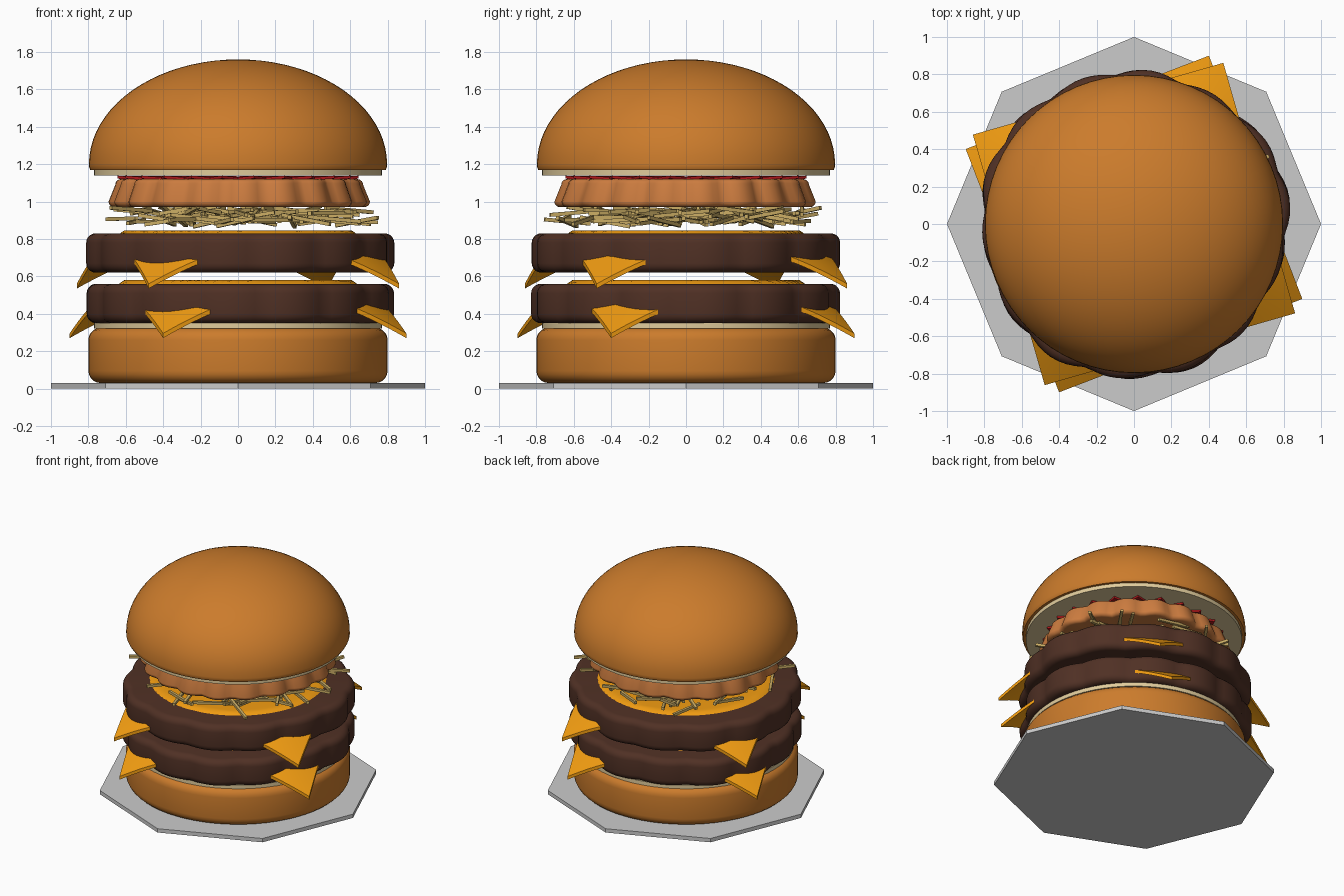
import bpy, bmesh, math, random
from mathutils import Matrix, Vector

if "Cube" in bpy.data.objects:
    bpy.data.objects.remove(bpy.data.objects["Cube"])

random.seed(4)


def material(name, rgb):
    m = bpy.data.materials.new(name)
    m.diffuse_color = (*rgb, 1)
    m.use_nodes = True
    m.node_tree.nodes["Principled BSDF"].inputs["Base Color"].default_value = m.diffuse_color
    return m


BUN = material("bread", (0.60, 0.20, 0.025))
CREAM = material("cut_bread", (0.75, 0.60, 0.33))
MEAT = material("meat", (0.080, 0.030, 0.018))
CHEESE = material("cheese", (0.90, 0.34, 0.006))
FRY = material("potato", (0.60, 0.42, 0.13))
CHICKEN = material("crispy", (0.60, 0.20, 0.05))
RED = material("red", (0.45, 0.01, 0.012))


def finish(name, bm, mat=None, smooth=40):
    bmesh.ops.recalc_face_normals(bm, faces=bm.faces)
    mesh = bpy.data.meshes.new(name)
    bm.to_mesh(mesh)
    bm.free()
    ob = bpy.data.objects.new(name, mesh)
    bpy.context.collection.objects.link(ob)
    if mat:
        mesh.materials.append(mat)
    if smooth:
        bpy.ops.object.select_all(action='DESELECT')
        ob.select_set(True)
        bpy.context.view_layer.objects.active = ob
        bpy.ops.object.shade_smooth_by_angle(angle=math.radians(smooth))
    return ob


def lathe(name, profile, mat=None, seg=64, wobble=None, smooth=40):
    """Spin an (r, z) profile; wobble(angle) scales the radius."""
    bm = bmesh.new()
    rings = []
    for r, z in profile:
        if r == 0:
            rings.append([bm.verts.new((0, 0, z))] * seg)
            continue
        ring = []
        for i in range(seg):
            a = math.tau * i / seg
            k = r * (wobble(a) if wobble else 1)
            ring.append(bm.verts.new((k * math.cos(a), k * math.sin(a), z)))
        rings.append(ring)
    for lo, hi in zip(rings, rings[1:]):
        for i in range(seg):
            j = (i + 1) % seg
            quad = dict.fromkeys((lo[i], lo[j], hi[j], hi[i]))
            bm.faces.new(list(quad))
    return finish(name, bm, mat, smooth)


def rounded(r0, r1, z0, z1, b, n=5):
    """Disc profile with rounded edges, r0 at the bottom and r1 at the top."""
    arc = [math.pi / 2 * i / n for i in range(n + 1)]
    low = [(r0 - b + b * math.sin(t), z0 + b - b * math.cos(t)) for t in arc]
    top = [(r1 - b + b * math.cos(t), z1 - b + b * math.sin(t)) for t in arc]
    return [(0, z0)] + low + top + [(0, z1)]


def disc(r, z0, z1):
    return [(0, z0), (r, z0), (r, z1), (0, z1)]


# Octagonal plate
lathe("plate", disc(1.0, 0.0, 0.03), seg=8, smooth=0)

# Bottom bun and its cut face
lathe("bottom_bun", rounded(0.8, 0.8, 0.03, 0.325, 0.065), BUN)
lathe("bottom_bun_cut", disc(0.77, 0.32, 0.35), CREAM)


# Patties with an irregular lumpy outline
def lumps(count, amp, phase):
    def f(a):
        return (1 + amp * (abs(math.sin(count * a / 2 + phase)) - 0.4)
                + 0.012 * math.sin(3 * a + phase) + 0.010 * math.cos(5 * a - 2 * phase))
    return f


for name, z, phase in (("lower_patty", 0.35, 0.4), ("upper_patty", 0.62, 0.7)):
    lathe(name, rounded(0.81, 0.81, z, z + 0.21, 0.05), MEAT, 112, lumps(14, 0.035, phase), 60)


# Square cheese slices whose corners droop through the patty edge
def cheese(name, top, angle, n=40):
    half, thick = 0.985 / math.sqrt(2), 0.025
    bm = bmesh.new()
    bmesh.ops.create_grid(bm, x_segments=n, y_segments=n, size=half)
    geo = bmesh.ops.extrude_face_region(bm, geom=bm.faces[:])
    for v in geo["geom"]:
        if isinstance(v, bmesh.types.BMVert):
            v.co.z -= thick
    for v in bm.verts:
        r = math.hypot(v.co.x, v.co.y)
        v.co.z += top - 0.76 * max(0, r - 0.61)
    bmesh.ops.rotate(bm, verts=bm.verts, matrix=Matrix.Rotation(math.radians(angle - 45), 3, 'Z'))
    finish(name, bm, CHEESE)


cheese("lower_cheese", 0.58, 66)
cheese("upper_cheese", 0.845, 61)

# Scattered potato sticks
bm = bmesh.new()
for i in range(115):
    a, d = random.uniform(0, math.tau), 0.66 * math.sqrt(random.random())
    size = Vector((random.uniform(0.2, 0.32), 0.02, 0.02))
    mat = (Matrix.Translation((d * math.cos(a), d * math.sin(a), random.uniform(0.89, 0.96)))
           @ Matrix.Rotation(random.uniform(0, math.tau), 4, 'Z')
           @ Matrix.Rotation(random.uniform(-0.2, 0.2), 4, 'Y')
           @ Matrix.Diagonal((*size, 1)))
    bmesh.ops.create_cube(bm, size=1, matrix=mat)
finish("potato_sticks", bm, FRY, 0)

# Crispy cutlet, slightly wider at the bottom
lathe("crispy_cutlet", rounded(0.675, 0.64, 0.97, 1.12, 0.03), CHICKEN, 120,
      lumps(19, 0.06, 0.3), 60)

# Ruffled red slice with a zigzag edge
SPIKES = 24
bm = bmesh.new()
layers = []
for dz in (0, 0.015):
    mid = bm.verts.new((0, 0, 1.12 + dz))
    ring = []
    for i in range(SPIKES * 2):
        a = math.pi * i / SPIKES
        r = 0.65 if i % 2 else 0.58
        ring.append(bm.verts.new((r * math.cos(a), r * math.sin(a),
                                  1.115 + dz + (0.008 if i % 2 else 0))))
    layers.append(ring)
    for i in range(len(ring)):
        bm.faces.new((mid, ring[i - 1], ring[i]))
for i in range(SPIKES * 2):
    bm.faces.new((layers[0][i - 1], layers[0][i], layers[1][i], layers[1][i - 1]))
finish("red_slice", bm, RED, 0)

# Top bun dome and its cut face
lathe("top_bun_cut", disc(0.77, 1.14, 1.175), CREAM)
dome = [(0, 1.17), (0.79, 1.17), (0.797, 1.185)]
for i in range(20):
    t = math.pi / 2 * i / 20
    dome.append((0.797 * math.cos(t), 1.2 + 0.56 * math.sin(t)))
lathe("top_bun", dome + [(0, 1.76)], BUN)
